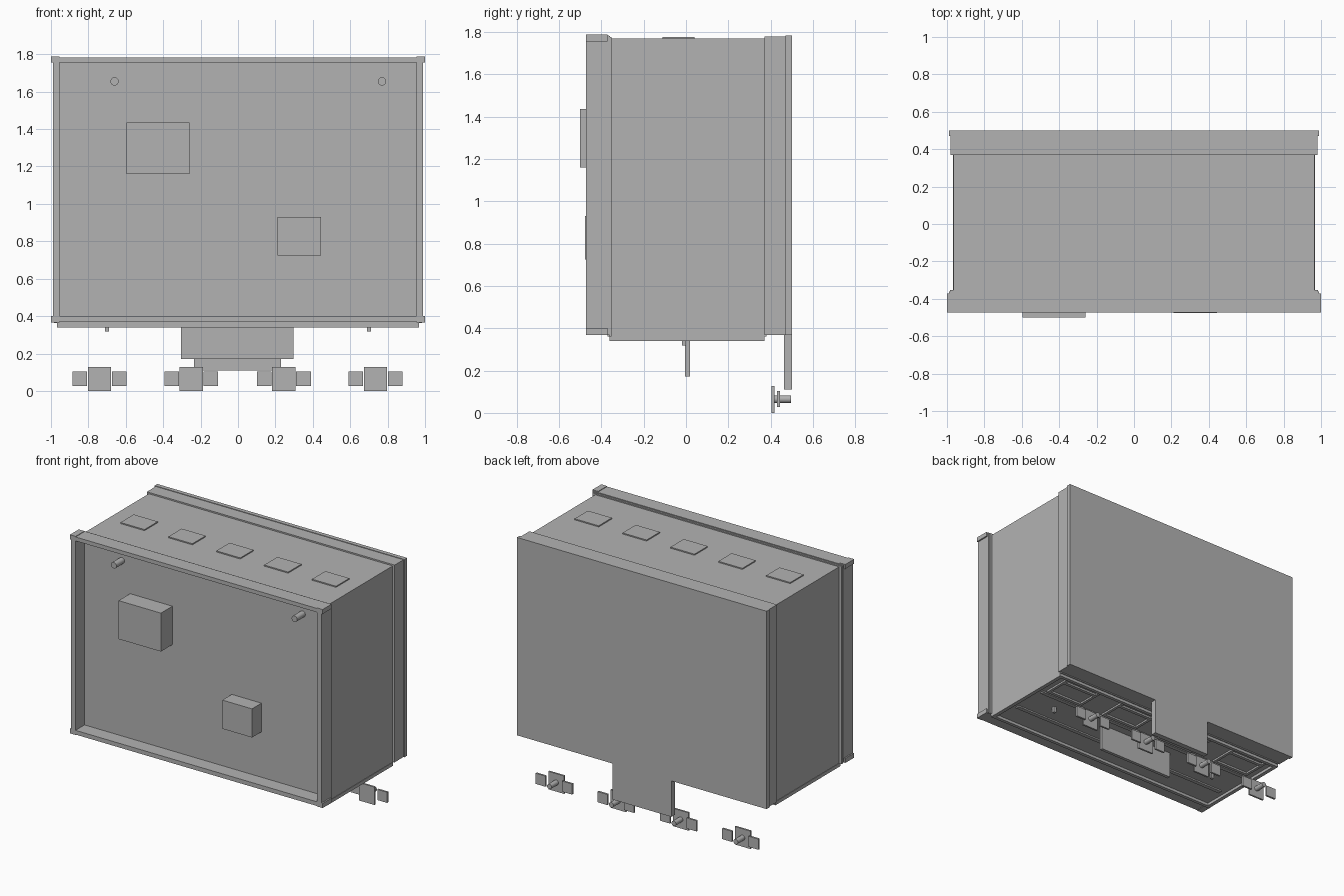
import bpy
import bmesh
from math import pi
from mathutils import Matrix, Vector

cube = bpy.data.objects.get("Cube")
if cube:
    bpy.data.objects.remove(cube, do_unlink=True)

grey = bpy.data.materials.new("plain grey")
grey.use_nodes = True
grey.diffuse_color = (0.45, 0.45, 0.45, 1)
grey.node_tree.nodes["Principled BSDF"].inputs["Base Color"].default_value = grey.diffuse_color


def finish(name, bm):
    mesh = bpy.data.meshes.new(name)
    bm.to_mesh(mesh)
    bm.free()
    mesh.materials.append(grey)
    obj = bpy.data.objects.new(name, mesh)
    bpy.context.scene.collection.objects.link(obj)
    return obj


def box(name, x, y, z):
    """Box from (low, high) ranges on each axis."""
    bm = bmesh.new()
    bmesh.ops.create_cube(bm, size=1)
    lo, hi = (Vector(c) for c in zip(x, y, z))
    bmesh.ops.scale(bm, vec=hi - lo, verts=bm.verts)
    bmesh.ops.translate(bm, vec=(lo + hi) / 2, verts=bm.verts)
    return finish(name, bm)


def rod(name, x, z, radius, y):
    """Round rod running along y."""
    bm = bmesh.new()
    turn = Matrix.Translation((x, sum(y) / 2, z)) @ Matrix.Rotation(pi / 2, 4, 'X')
    bmesh.ops.create_cone(bm, cap_ends=True, segments=20, radius1=radius,
                          radius2=radius, depth=y[1] - y[0], matrix=turn)
    obj = finish(name, bm)
    bpy.ops.object.select_all(action='DESELECT')
    obj.select_set(True)
    bpy.context.view_layer.objects.active = obj
    bpy.ops.object.shade_smooth_by_angle()


# Main cabinet with a collar and lip at the back
box("cabinet_body", (-0.965, 0.965), (-0.37, 0.38), (0.36, 1.768))
box("back_collar", (-0.98, 0.98), (0.37, 0.475), (0.367, 1.778))
box("back_panel", (-0.988, 0.988), (0.47, 0.5), (0.367, 1.782))
box("back_tab", (-0.235, 0.23), (0.462, 0.5), (0.11, 0.38))

# Front frame around the recessed panel
for side, name in ((-1, "right"), (1, "left")):
    box(f"front_post_{name}", sorted((side * 0.955, side * 0.99)), (-0.472, -0.36), (0.37, 1.78))
for name, z, cap in (("top", (1.755, 1.783), (1.755, 1.787)),
                     ("bottom", (0.37, 0.4), (0.367, 0.4))):
    box(f"front_rail_{name}", (-0.99, 0.99), (-0.472, -0.365), z)
    for side in (-1, 1):
        box(f"corner_cap_{name}", sorted((side * 0.955, side * 1.0)), (-0.472, -0.372), cap)
box("front_flange", (-0.985, 0.985), (-0.365, -0.352), (0.362, 1.776))

# Boxes and knobs on the front panel
box("large_front_box", (-0.595, -0.26), (-0.5, -0.365), (1.16, 1.435))
box("small_front_box", (0.21, 0.445), (-0.477, -0.365), (0.725, 0.93))
for x in (-0.66, 0.77):
    rod("front_knob", x, 1.655, 0.022, (-0.462, -0.36))

# Row of thin plates on the roof
for i in range(-2, 3):
    x = i * 0.379
    box("roof_plate", (x - 0.095, x + 0.095), (-0.11, 0.04), (1.765, 1.776))

# Underside rails, strips and ladder frames
for side in (-1, 1):
    box("bottom_side_rail", sorted((side * 0.94, side * 0.968)), (-0.36, 0.37), (0.34, 0.365))
    box("bottom_pin", (side * 0.7 - 0.01, side * 0.7 + 0.01), (-0.02, 0.0), (0.318, 0.362))
for y in (-0.35, 0.36):
    box("bottom_cross_rail", (-0.968, 0.968), (y - 0.012, y + 0.012), (0.34, 0.365))
for y in (-0.16, 0.1):
    box("bottom_strip", (-0.9, 0.9), (y - 0.015, y + 0.015), (0.35, 0.362))

foot_centres = (-0.74, -0.25, 0.245, 0.735)
for x in foot_centres:
    for dx in (-0.14, 0.14):
        box("frame_side_bar", (x + dx - 0.01, x + dx + 0.01), (0.13, 0.34), (0.347, 0.362))
    for y in (0.14, 0.3):
        box("frame_cross_bar", (x - 0.15, x + 0.15), (y - 0.012, y + 0.012), (0.347, 0.362))

box("centre_support", (-0.305, 0.298), (-0.005, 0.018), (0.172, 0.38))

# Floating foot assemblies: square plate, two wings and a spindle
for x in foot_centres:
    box("foot_plate", (x - 0.062, x + 0.062), (0.404, 0.417), (0.0, 0.128))
    for dx in (-0.105, 0.105):
        box("foot_wing", (x + dx - 0.039, x + dx + 0.039), (0.43, 0.444), (0.027, 0.103))
    rod("foot_spindle", x, 0.065, 0.018, (0.415, 0.495))
